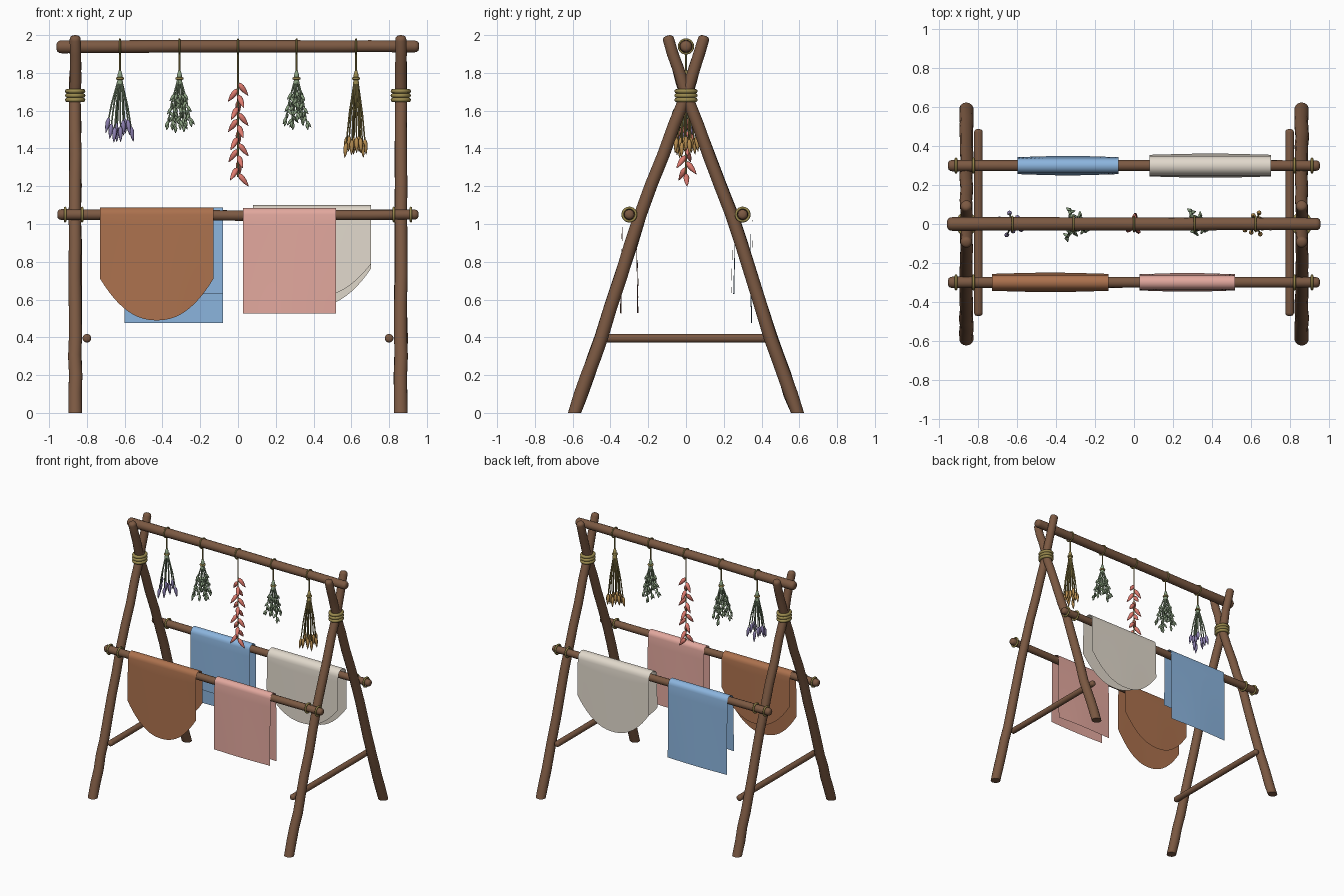
import bpy, bmesh, math, random
from mathutils import Vector

random.seed(4)
cube = bpy.data.objects.get("Cube")
if cube:
    bpy.data.objects.remove(cube, do_unlink=True)


def material(name, rgb):
    m = bpy.data.materials.new(name)
    m.use_nodes = True
    m.diffuse_color = (*rgb, 1)
    m.node_tree.nodes["Principled BSDF"].inputs["Base Color"].default_value = (*rgb, 1)
    return m


WOOD = material("brown wood", (0.20, 0.10, 0.055))
TAN = material("tan cloth", (0.41, 0.165, 0.075))
PINK = material("pink cloth", (0.76, 0.39, 0.34))
BLUE = material("blue cloth", (0.26, 0.46, 0.73))
CREAM = material("cream cloth", (0.75, 0.69, 0.60))
ROPE = material("straw rope", (0.32, 0.25, 0.075))
LEAF = material("sage green", (0.26, 0.36, 0.22))
LILAC = material("lilac flower", (0.27, 0.22, 0.44))
RED = material("red pepper", (0.74, 0.20, 0.16))
GOLD = material("golden flower", (0.48, 0.27, 0.08))


def finish(bm, name, mats, angle=40):
    bmesh.ops.recalc_face_normals(bm, faces=bm.faces)
    me = bpy.data.meshes.new(name)
    bm.to_mesh(me)
    bm.free()
    for m in mats:
        me.materials.append(m)
    ob = bpy.data.objects.new(name, me)
    bpy.context.collection.objects.link(ob)
    bpy.ops.object.select_all(action='DESELECT')
    ob.select_set(True)
    bpy.context.view_layer.objects.active = ob
    bpy.ops.object.shade_smooth_by_angle(angle=math.radians(angle))


def tube(bm, points, radii, sides=6, mat=0):
    """Rings along a path, closed at both ends."""
    pts = [Vector(p) for p in points]
    axis = (pts[-1] - pts[0]).normalized()
    ref = Vector((1, 0, 0)) if abs(axis.x) < 0.8 else Vector((0, 0, 1))
    rings = []
    for i, p in enumerate(pts):
        t = (pts[min(i + 1, len(pts) - 1)] - pts[max(i - 1, 0)]).normalized()
        u = t.cross(ref).normalized()
        v = t.cross(u)
        angles = [math.tau * k / sides for k in range(sides)]
        rings.append([bm.verts.new(p + (u * math.cos(a) + v * math.sin(a)) * radii[i]) for a in angles])
    faces = [bm.faces.new(rings[0]), bm.faces.new(rings[-1])]
    for a, b in zip(rings, rings[1:]):
        for k in range(sides):
            n = (k + 1) % sides
            faces.append(bm.faces.new((a[k], a[n], b[n], b[k])))
    for f in faces:
        f.material_index = mat
    return rings


def spindle(bm, start, end, r, mat, sides=8):
    """Pointed bud, leaf or pepper."""
    a, b = Vector(start), Vector(end)
    shape = ((0, 0.4), (0.12, 0.8), (0.3, 1), (0.6, 0.8), (0.85, 0.4), (1, 0.08))
    tube(bm, [a.lerp(b, f) for f, s in shape], [r * s for f, s in shape], sides, mat)


def log(name, points, r0, r1, round_start=True, wobble=0.0):
    """Slightly uneven pole with rounded ends."""
    pts, n = [Vector(p) for p in points], 4
    path = [a.lerp(b, i / n) for a, b in zip(pts, pts[1:]) for i in range(n)] + [pts[-1]]
    for p in path[1:-1]:
        p += Vector([random.uniform(-wobble, wobble) for _ in range(3)])
    radii = [r0 + (r1 - r0) * i / (len(path) - 1) for i in range(len(path))]
    d = (path[-1] - path[-2]).normalized()
    for off, s in ((0.35, 0.93), (0.6, 0.75), (0.75, 0.4)):
        path.append(pts[-1] + d * r1 * off)
        radii.append(r1 * s)
    if round_start:
        d = (path[0] - path[1]).normalized()
        for off, s in ((0.35, 0.93), (0.6, 0.75), (0.75, 0.4)):
            path.insert(0, pts[0] + d * r0 * off)
            radii.insert(0, r0 * s)
    bm = bmesh.new()
    rings = tube(bm, path, radii, 14)
    if not round_start:
        for v in rings[0]:
            v.co.z = 0
    finish(bm, name, [WOOD])


def ring(name, loc, major, minor, rot=(0, 0, 0), scale=(1, 1, 1)):
    bpy.ops.mesh.primitive_torus_add(location=loc, rotation=rot, major_radius=major, minor_radius=minor,
                                     major_segments=24, minor_segments=8)
    ob = bpy.context.object
    ob.name = name
    ob.scale = scale
    ob.data.materials.append(ROPE)
    bpy.ops.object.shade_smooth_by_angle(angle=math.radians(60))


# Frame: crossed legs, lashings and low braces at each side
SIDEWAYS = (0, math.pi / 2, 0)
for side, sx in (("left", 1), ("right", -1)):
    for end, sy in (("front", -1), ("back", 1)):
        path = [(0.59, 0), (0.448, 0.4), (0.242, 1.05), (0, 1.68), (-0.092, 1.975)]
        log(f"{side}_{end}_leg", [(sx * 0.862, sy * y, z) for y, z in path], 0.037, 0.03, False, 0.003)
        for x in (0.825, 0.915):
            ring(f"{side}_{end}_rod_tie", (sx * x, sy * 0.3, 1.05), 0.035, 0.007, SIDEWAYS)
    log(f"{side}_brace", [(sx * 0.8, -0.455, 0.395), (sx * 0.8, 0.47, 0.395)], 0.023, 0.023)
    for z in (1.657, 1.68, 1.703):
        ring(f"{side}_lashing", (sx * 0.862, 0, z), 0.042, 0.012, scale=(1, 1.15, 1))

# Top beam and two drying rods
log("top_beam", [(-0.935, 0, 1.938), (0, 0, 1.942), (0.935, 0, 1.94)], 0.035, 0.032, wobble=0.001)
for end, y in (("front", -0.3), ("back", 0.3)):
    log(f"{end}_rod", [(-0.935, y, 1.05), (0, y, 1.045), (0.935, y, 1.05)], 0.029, 0.027, wobble=0.001)


def cloth(name, mat, x0, x1, y, r, front, back, rounded=None):
    """Sheet over a rod; front and back are hem heights, rounded the side heights."""
    bm = bmesh.new()
    cols, rows = 24, 8
    grid = []
    for i in range(cols + 1):
        t = 2 * i / cols - 1
        x = x0 + (x1 - x0) * i / cols

        def flap(low, k, s):
            h = low + (rounded[k] - low) * abs(t) ** 2.25 if rounded else low
            for j in range(rows):
                f = 1 - j / rows
                bulge = 0.008 + 0.004 * math.cos(2.2 * t)
                yield (x, y + s * (r + bulge * f), 1.05 + (h - 1.05) * f)

        arc = [(x, y - r * math.cos(math.pi * a / 8), 1.05 + r * math.sin(math.pi * a / 8)) for a in range(9)]
        column = list(flap(front, 0, -1)) + arc + list(flap(back, 1, 1))[::-1]
        grid.append([bm.verts.new(p) for p in column])
    for a, b in zip(grid, grid[1:]):
        for j in range(len(a) - 1):
            bm.faces.new((a[j], b[j], b[j + 1], a[j + 1]))
    bmesh.ops.solidify(bm, geom=bm.faces[:], thickness=0.007)
    finish(bm, name, [mat])


# Hanging cloths
cloth("tan_cloth", TAN, -0.73, -0.13, -0.3, 0.038, 0.49, 0.61, (0.71, 0.82))
cloth("pink_cloth", PINK, 0.027, 0.52, -0.3, 0.036, 0.525, 0.53)
cloth("blue_cloth", BLUE, -0.6, -0.08, 0.3, 0.038, 0.63, 0.475)
cloth("cream_cloth", CREAM, 0.08, 0.705, 0.3, 0.05, 0.61, 0.56, (0.79, 0.765))


def hang(bm, x, bottom):
    """String from the beam, with its loop."""
    ring("string_loop", (x, 0, 1.94), 0.038, 0.005, SIDEWAYS)
    tube(bm, [(x, 0, 1.91), (x, 0, bottom)], [0.0045, 0.0045], 8, 0)


def bundle(name, x, stem_mat, tip_mat, spread, low, high, stems, leafy):
    """Tied stems fanning downwards, carrying leaves or end buds."""
    bm = bmesh.new()
    hang(bm, x, 1.8)
    tube(bm, [(x, 0, z) for z in (1.812, 1.79, 1.765, 1.74)], [0.007, 0.013, 0.013, 0.018], 10, 1)
    ring("bundle_tie", (x, 0, 1.77), 0.015, 0.007)
    for i in range(stems):
        a = i * 2.4
        d = Vector((math.cos(a), math.sin(a), 0))
        s = spread * math.sqrt((i + 0.6) / stems)
        knot = Vector((x, 0, 1.765)) + d * 0.008
        tip = Vector((x, 0, random.uniform(low, high))) + d * s
        mid = knot.lerp(tip, 0.5) + d * s * 0.08
        tube(bm, [knot, mid, tip], [0.0045, 0.0045, 0.0035], 8, 1)
        down = (tip - mid).normalized()
        if leafy:
            for k in range(7):
                p = knot.lerp(tip, 0.34 + 0.1 * k)
                b = a + k * 2.2
                out = Vector((math.cos(b), math.sin(b), -1.3)).normalized()
                spindle(bm, p, p + out * 0.043, 0.0085, 2)
            spindle(bm, tip, tip + down * 0.035, 0.009, 2)
        else:
            spindle(bm, tip - down * 0.045, tip + down * 0.035, 0.0125, 2)
    finish(bm, name, [ROPE, stem_mat, tip_mat], 80)


# Drying bundles
bundle("lavender_bundle", -0.625, LEAF, LILAC, 0.075, 1.46, 1.53, 10, False)
bundle("large_herb_bundle", -0.31, LEAF, LEAF, 0.082, 1.51, 1.57, 8, True)
bundle("small_herb_bundle", 0.31, LEAF, LEAF, 0.072, 1.53, 1.60, 7, True)
bundle("straw_flower_bundle", 0.625, ROPE, GOLD, 0.066, 1.38, 1.42, 13, False)

# Pepper string
bm = bmesh.new()
hang(bm, 0, 1.25)
for i in range(16):
    a = i * 2.5 + 0.3
    p = Vector((0, 0, 1.75 - i * 0.032))
    out = Vector((math.cos(a) * 0.052, math.sin(a) * 0.052, -0.065))
    tube(bm, [p, p + out * 0.2], [0.004, 0.005], 8, 1)
    spindle(bm, p + out * 0.1, p + out * 1.08, 0.0155, 2, 10)
finish(bm, "pepper_string", [ROPE, LEAF, RED], 80)
